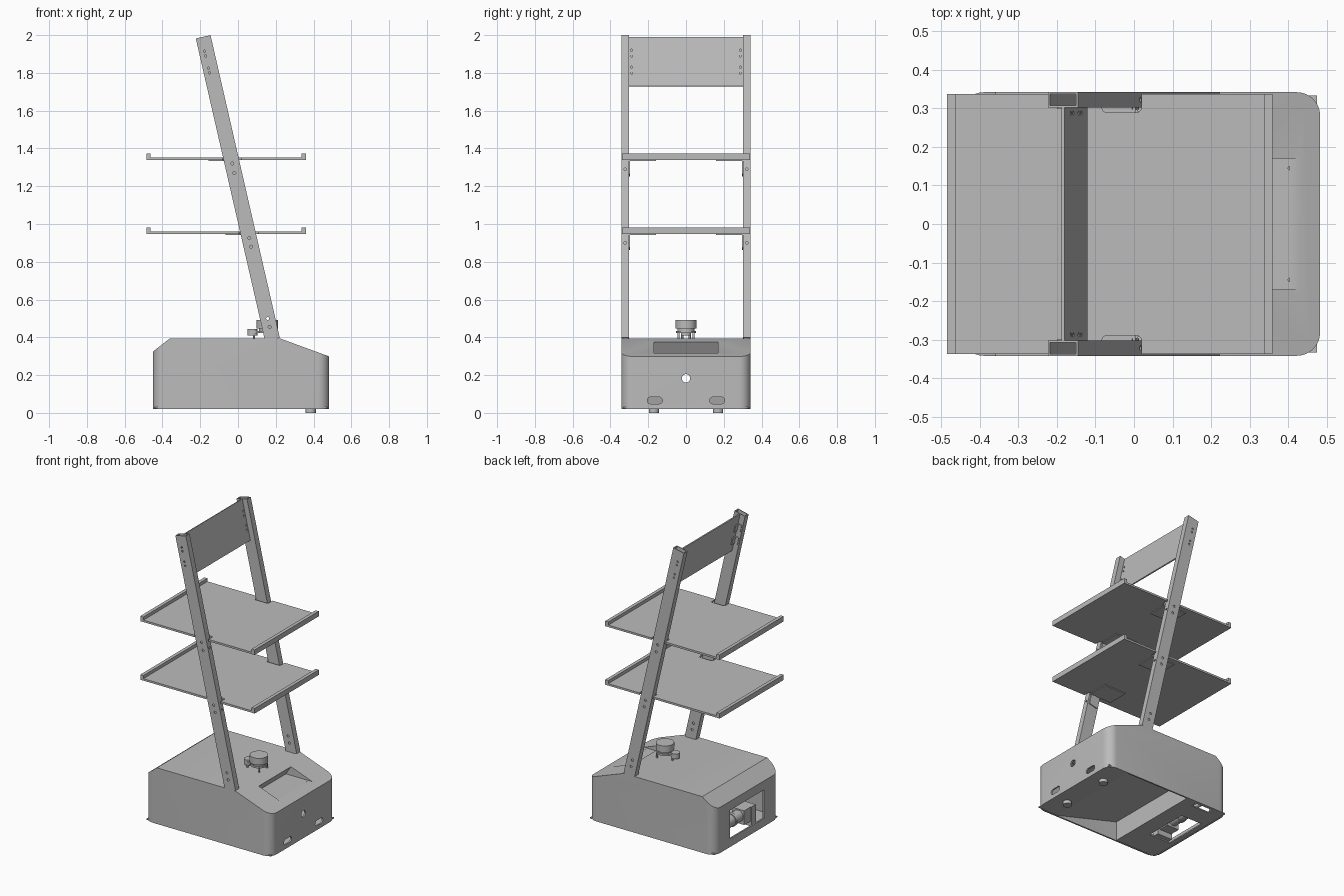
import bpy, bmesh, math
from mathutils import Matrix

if "Cube" in bpy.data.objects:
    bpy.data.objects.remove(bpy.data.objects["Cube"])

grey = bpy.data.materials.new("light_grey")
COLOUR = (0.5, 0.5, 0.5, 1)
grey.diffuse_color = COLOUR
grey.use_nodes = True
grey.node_tree.nodes["Principled BSDF"].inputs["Base Color"].default_value = COLOUR


def finish(name, bm):
    bmesh.ops.recalc_face_normals(bm, faces=bm.faces)
    mesh = bpy.data.meshes.new(name)
    bm.to_mesh(mesh)
    bm.free()
    mesh.materials.append(grey)
    obj = bpy.data.objects.new(name, mesh)
    bpy.context.collection.objects.link(obj)
    return obj


def box(name, x, y, z, bevel=0):
    """Box from three (low, high) ranges, optionally with rounded upright edges."""
    bm = bmesh.new()
    size = [b - a for a, b in (x, y, z)]
    mid = [(a + b) / 2 for a, b in (x, y, z)]
    bmesh.ops.create_cube(bm, size=1, matrix=Matrix.Translation(mid) @ Matrix.Diagonal((*size, 1)))
    if bevel:
        upright = [e for e in bm.edges if abs(e.verts[0].co.z - e.verts[1].co.z) > 1e-4]
        bmesh.ops.bevel(bm, geom=upright, offset=bevel, segments=8, profile=0.5, affect='EDGES')
    return finish(name, bm)


def prism(name, points, y0, y1):
    """Side profile in x and z, extruded along y."""
    bm = bmesh.new()
    face = bm.faces.new([bm.verts.new((x, y0, z)) for x, z in points])
    new = bmesh.ops.extrude_face_region(bm, geom=[face])["geom"]
    bmesh.ops.translate(bm, vec=(0, y1 - y0, 0), verts=[v for v in new if isinstance(v, bmesh.types.BMVert)])
    return finish(name, bm)


def rod(name, centre, radius, length, axis="Z", sides=32):
    bm = bmesh.new()
    turn = {"X": Matrix.Rotation(math.pi / 2, 4, "Y"), "Y": Matrix.Rotation(math.pi / 2, 4, "X"), "Z": Matrix()}
    bmesh.ops.create_cone(bm, cap_ends=True, segments=sides, radius1=radius, radius2=radius,
                          depth=length, matrix=Matrix.Translation(centre) @ turn[axis])
    return smooth(finish(name, bm))


def smooth(obj):
    bpy.ops.object.select_all(action='DESELECT')
    obj.select_set(True)
    bpy.context.view_layer.objects.active = obj
    bpy.ops.object.shade_smooth_by_angle(angle=math.radians(30))
    return obj


def combine(obj, others, operation='DIFFERENCE'):
    """Apply booleans with the helper solids, then discard the helpers."""
    for other in others:
        bpy.context.view_layer.objects.active = obj
        mod = obj.modifiers.new("cut", 'BOOLEAN')
        mod.operation, mod.solver, mod.object = operation, 'EXACT', other
        bpy.ops.object.modifier_apply(modifier=mod.name)
        bpy.data.objects.remove(other)
    return obj


def shell_solid(name, wall, bottom):
    """Rounded base volume trimmed by its side profile, shrunk by the wall."""
    w = wall
    solid = box(name, (-0.45 + w, 0.483 - w), (-0.342 + w, 0.342 - w), (bottom, 0.5), 0.06 - w)
    side = prism("trim", [(-0.6, bottom - 0.1), (0.6, bottom - 0.1), (0.6, 0.256 - w), (0.22, 0.395 - w),
                          (-0.36, 0.395 - w), (-0.6, 0.208 - w)], -0.5, 0.5)
    return combine(solid, [side], 'INTERSECT')


# Base shell with window, sensor hole, slots and display pocket
pocket = [(0.437, 0.318), (0.235, 0.318), (0.272, 0.376), (0.272, 0.45), (0.437, 0.45)]
cutters = [shell_solid("hollow", 0.01, -0.05),
           prism("pocket_cut", pocket, -0.17, 0.17),
           box("window_cut", (-0.5, -0.4), (-0.18, 0.18), (0.075, 0.265)),
           rod("sensor_cut", (0.48, 0, 0.183), 0.022, 0.1, "X")]
for s in (-1, 1):
    cutters.append(box("slot_cut", (0.45, 0.5), (s * 0.165 - 0.022, s * 0.165 + 0.022), (0.048, 0.084)))
    for d in (-0.022, 0.022):
        cutters.append(rod("slot_end_cut", (0.475, s * 0.165 + d, 0.066), 0.018, 0.052, "X"))
smooth(combine(shell_solid("base_shell", 0, 0.02), cutters))

# Display pocket lining
lining = prism("display_pocket", [(0.442, 0.31), (0.225, 0.31), (0.265, 0.374), (0.272, 0.374), (0.442, 0.312)],
               -0.176, 0.176)
combine(lining, [prism("pocket_cut", pocket, -0.17, 0.17)]
        + [rod("screw_cut", (0.405, s * 0.145, 0.315), 0.005, 0.03) for s in (-1, 1)])

# Underside: sloped front pan, step wall and rear plate
prism("front_pan", [(0.475, 0.022), (0.33, 0.022), (-0.14, 0.15), (-0.14, 0.158), (0.33, 0.03), (0.475, 0.03)],
      -0.333, 0.333)
box("step_wall", (-0.148, -0.14), (-0.333, 0.333), (0.022, 0.155))
combine(box("rear_plate", (-0.442, -0.14), (-0.333, 0.333), (0.022, 0.03)),
        [box("hatch_cut", (-0.41, -0.25), (-0.15, 0.15), (0, 0.05)),
         box("wheel_cut", (-0.35, -0.22), (0.28, 0.32), (0, 0.05))])

# Drive motor behind the window
rod("motor_body", (-0.35, 0.05, 0.115), 0.038, 0.2, "Y")
rod("motor_collar", (-0.35, 0.02, 0.115), 0.043, 0.02, "Y")
rod("motor_shaft", (-0.35, 0.19, 0.115), 0.015, 0.1, "Y")
box("motor_gearbox", (-0.395, -0.305), (-0.12, -0.05), (0.065, 0.16))
box("motor_bracket", (-0.40, -0.29), (-0.165, -0.12), (0.03, 0.16))

# Casters
for s in (-1, 1):
    rod("caster", (0.385, s * 0.17, 0.012), 0.027, 0.024)

# Leaning hollow posts
LEAN = math.atan(0.229)


def post_x(z):
    return 0.181 - (z - 0.395) * 0.229


def lean(obj, z):
    """Tilt an upright part onto the post line, pivoting at height z."""
    obj.data.transform(Matrix.Translation((post_x(z), 0, z)) @ Matrix.Rotation(-LEAN, 4, "Y"))
    return obj


for s in (-1, 1):
    def side(a, b):
        return tuple(sorted((s * a, s * b)))
    length = 1.602 / math.cos(LEAN)
    post = lean(box("post", (-0.04, 0.04), side(0.303, 0.342), (0, length)), 0.389)
    cuts = [lean(box("bore", (-0.035, 0.035), side(0.308, 0.337), (-0.1, 2)), 0.389)]
    for z in (1.915, 1.89, 1.825, 1.80):
        cuts.append(rod("bolt_cut", (post_x(z) - 0.01, s * 0.32, z), 0.006, 0.08, "Y", 12))
    for z in (1.32, 1.27, 0.925, 0.88, 0.5, 0.455):
        cuts.append(rod("bolt_cut", (post_x(z), s * 0.32, z), 0.008, 0.08, "Y", 12))
    for z in (1.29, 0.9):
        cuts.append(rod("bolt_cut", (post_x(z) + 0.04, s * 0.322, z), 0.007, 0.05, "X", 12))
    combine(post, cuts)
    # Panel clips
    for z in (1.90, 1.81):
        lean(box("panel_clip_foot", (-0.032, 0), side(0.299, 0.303), (-0.025, 0.025)), z)
        lean(box("panel_clip_face", (-0.01, -0.004), side(0.27, 0.303), (-0.025, 0.025)), z)

# Top panel between the posts
panel = lean(box("top_panel", (-0.004, 0.004), (-0.303, 0.303), (0, 0.26 / math.cos(LEAN))), 1.73)
combine(panel, [rod("bolt_cut", (post_x(z), s * 0.288, z), 0.006, 0.05, "X", 12)
                for s in (-1, 1) for z in (1.92, 1.89, 1.83, 1.80)])

# Shelves with end lips, post notches and brackets
for z in (1.343, 0.952):
    px = post_x(z)
    shelf = prism("shelf", [(-0.485, z - 0.004), (0.36, z - 0.004), (0.36, z + 0.03), (0.337, z + 0.03),
                            (0.337, z + 0.009), (-0.462, z + 0.009), (-0.462, z + 0.03), (-0.485, z + 0.03)],
                  -0.338, 0.338)
    combine(shelf, [box("notch", (px - 0.047, px + 0.055), tuple(sorted((s * 0.29, s * 0.4))), (z - 0.1, z + 0.1), 0.012)
                    for s in (-1, 1)])
    for s in (-1, 1):
        box("shelf_bracket_top", (px - 0.12, px + 0.04), tuple(sorted((s * 0.16, s * 0.302))), (z - 0.009, z - 0.004))
        lean(box("shelf_bracket_side", (-0.03, 0.03), tuple(sorted((s * 0.297, s * 0.303))), (-0.04, 0.037)), z - 0.045)

# Scanner on short legs
rod("scanner_drum", (0.155, 0, 0.468), 0.056, 0.045, sides=48)
rod("scanner_neck", (0.155, 0, 0.44), 0.045, 0.015)
rod("scanner_base", (0.155, 0, 0.428), 0.052, 0.012)
box("scanner_arm", (0.07, 0.155), (-0.027, 0.027), (0.422, 0.434))
rod("scanner_motor", (0.077, 0, 0.427), 0.027, 0.034)
for x, y in ((0.085, 0.02), (0.185, 0.04)):
    for s in (-1, 1):
        rod("scanner_leg", (x, s * y, 0.41), 0.006, 0.034, sides=12)
